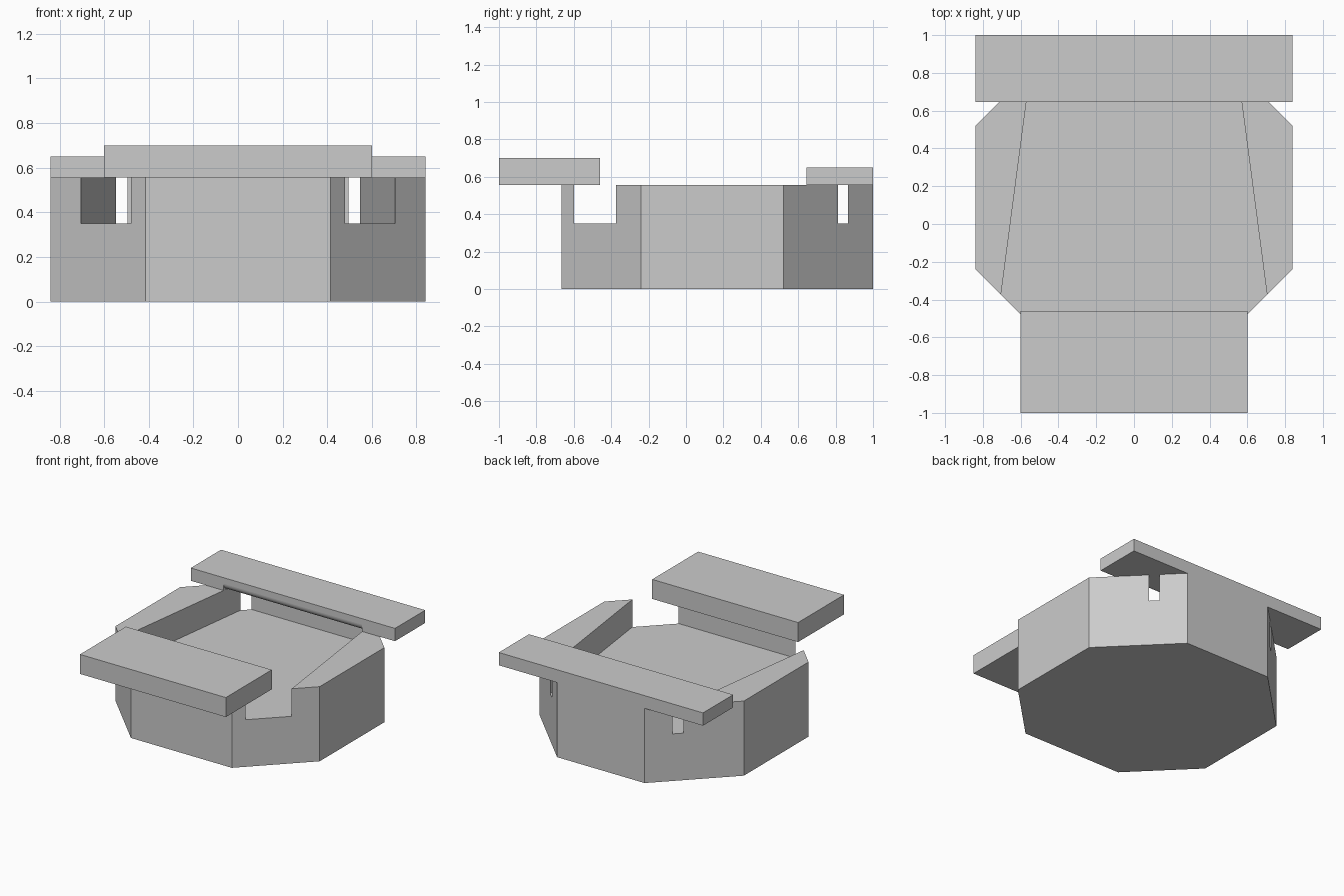
import bpy
import bmesh
from math import sin, cos, pi
from mathutils import Matrix

cube = bpy.data.objects.get("Cube")
if cube:
    bpy.data.objects.remove(cube, do_unlink=True)

grey = bpy.data.materials.new("plain_grey")
grey.use_nodes = True
grey.diffuse_color = (0.6, 0.6, 0.6, 1)
grey.node_tree.nodes["Principled BSDF"].inputs["Base Color"].default_value = grey.diffuse_color


def prism(name, outline, low, high, frame=Matrix()):
    """Extrude a flat outline from low to high along the frame's third axis."""
    bm = bmesh.new()
    face = bm.faces.new([bm.verts.new((a, b, low)) for a, b in outline])
    top = bmesh.ops.extrude_face_region(bm, geom=[face])
    verts = [v for v in top["geom"] if isinstance(v, bmesh.types.BMVert)]
    bmesh.ops.translate(bm, verts=verts, vec=(0, 0, high - low))
    bm.transform(frame)
    bmesh.ops.recalc_face_normals(bm, faces=bm.faces)
    mesh = bpy.data.meshes.new(name)
    bm.to_mesh(mesh)
    bm.free()
    mesh.materials.append(grey)
    obj = bpy.data.objects.new(name, mesh)
    bpy.context.collection.objects.link(obj)
    return obj


def mirrored(right_half):
    """Complete an outline that is symmetric about x = 0."""
    return right_half + [(-x, y) for x, y in reversed(right_half)]


def cut(obj, cutter):
    """Subtract the cutter and throw it away."""
    cutter.hide_render = True
    mod = obj.modifiers.new("cut", "BOOLEAN")
    mod.operation = "DIFFERENCE"
    mod.solver = "EXACT"
    mod.object = cutter
    bpy.context.view_layer.objects.active = obj
    bpy.ops.object.modifier_apply(modifier=mod.name)
    bpy.data.objects.remove(cutter, do_unlink=True)


RIM, FLOOR = 0.555, 0.35

# Eight-sided tray body with a tapered pocket that breaks through the corners
body = prism("tray_body", mirrored([(0.415, -0.665), (0.84, -0.24), (0.84, 0.52), (0.36, 1.0)]), 0, RIM)
pocket = prism("pocket_cutter", mirrored([(0.734, -0.6), (0.541, 0.865)]), FLOOR, 0.8)
cut(body, pocket)

# Front ledge
prism("front_ledge", mirrored([(0.6, -1.0), (0.6, -0.46)]), RIM, 0.70)

# Back ledge with a rounded lower edge above the pocket
back = prism("back_ledge", mirrored([(0.84, 0.645), (0.84, 1.0)]), RIM, 0.65)
EDGE, R = 0.645, 0.05
arc = [(EDGE + R - R * cos(t), RIM + R - R * sin(t)) for t in (i * pi / 20 for i in range(11))]
corner = [(EDGE + R, RIM - 0.02), (EDGE - 0.02, RIM - 0.02), (EDGE - 0.02, RIM + R)]
along_x = Matrix(((0, 0, 1, 0), (1, 0, 0, 0), (0, 1, 0, 0), (0, 0, 0, 1)))
cut(back, prism("rounding_cutter", arc + corner, -0.57, 0.57, along_x))

# Smooth only the rounded strip
for poly in back.data.polygons:
    poly.use_smooth = max(abs(c) for c in poly.normal) < 0.999
